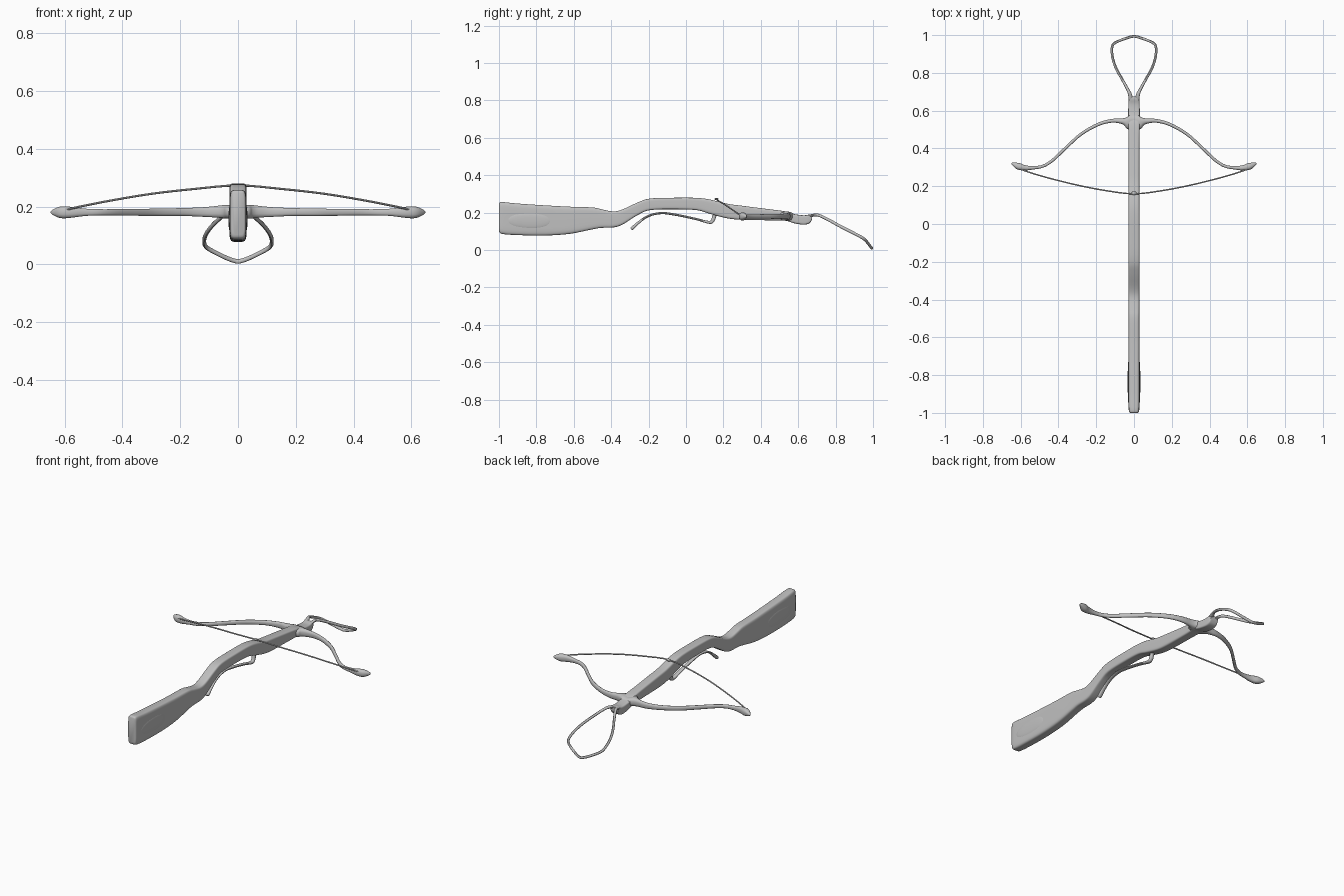
import bpy, bmesh, math
from mathutils import Vector

grey = bpy.data.materials.new("plain grey")
grey.diffuse_color = (0.53, 0.53, 0.53, 1)


def finish(name, bm, angle=40):
    bmesh.ops.recalc_face_normals(bm, faces=bm.faces)
    mesh = bpy.data.meshes.new(name)
    bm.to_mesh(mesh)
    bm.free()
    mesh.materials.append(grey)
    obj = bpy.data.objects.new(name, mesh)
    bpy.context.collection.objects.link(obj)
    bpy.ops.object.select_all(action='DESELECT')
    obj.select_set(True)
    bpy.context.view_layer.objects.active = obj
    bpy.ops.object.shade_smooth_by_angle(angle=math.radians(angle))
    return obj


def smooth_path(pts, steps):
    """Catmull-Rom through stations (x, y, z, half side, half up)."""
    out = []
    for i in range(len(pts) - 1):
        p0, p1 = pts[max(i - 1, 0)], pts[i]
        p2, p3 = pts[i + 1], pts[min(i + 2, len(pts) - 1)]
        for k in range(steps):
            t = k / steps
            out.append([0.5 * (2 * b + (c - a) * t + (2 * a - 5 * b + 4 * c - d) * t * t
                               + (3 * b - a - 3 * c + d) * t ** 3)
                        for a, b, c, d in zip(p0, p1, p2, p3)])
    return out + [list(pts[-1])]


def loft(name, pts, up, power=2.0, segs=12, steps=4, angle=40):
    """Sweep a rounded section along the stations."""
    path = smooth_path(pts, steps)
    up = Vector(up).normalized()
    bm = bmesh.new()
    rings = []
    for i, s in enumerate(path):
        ahead = Vector(path[min(i + 1, len(path) - 1)][:3])
        tangent = ahead - Vector(path[max(i - 1, 0)][:3])
        side = up.cross(tangent).normalized()
        ring = []
        for k in range(segs):
            ang = 2 * math.pi * (k + 0.5) / segs
            c, n = math.cos(ang), math.sin(ang)
            u = math.copysign(abs(c) ** (2 / power), c) * s[3]
            v = math.copysign(abs(n) ** (2 / power), n) * s[4]
            ring.append(bm.verts.new(Vector(s[:3]) + side * u + up * v))
        rings.append(ring)
    for a, b in zip(rings, rings[1:]):
        for k in range(segs):
            j = (k + 1) % segs
            bm.faces.new((a[k], a[j], b[j], b[k]))
    bm.faces.new(rings[0])
    bm.faces.new(rings[-1])
    return finish(name, bm, angle)


def mirrored(half):
    """Half path ending on x = 0, continued to the other side."""
    return half + [(-p[0], *p[1:]) for p in reversed(half[:-1])]


def ball(name, loc, size):
    bm = bmesh.new()
    bmesh.ops.create_uvsphere(bm, u_segments=24, v_segments=12, radius=1)
    for v in bm.verts:
        v.co = Vector(loc) + Vector([a * b for a, b in zip(v.co, size)])
    return finish(name, bm, 60)


# Stock: y, top, bottom, half width
stock = [(-1.0, .250, .102, .021), (-.985, .257, .087, .028), (-.9, .249, .080, .030),
         (-.75, .239, .078, .030), (-.62, .232, .087, .030), (-.5, .228, .111, .029),
         (-.45, .218, .119, .029), (-.39, .207, .121, .029), (-.34, .217, .136, .029),
         (-.26, .254, .186, .029), (-.19, .276, .214, .029), (-.05, .280, .218, .029),
         (.06, .279, .213, .029), (.13, .270, .193, .029), (.22, .248, .170, .029),
         (.30, .237, .162, .029), (.45, .218, .159, .029), (.53, .207, .157, .031),
         (.58, .192, .143, .031), (.63, .186, .136, .030), (.66, .190, .144, .028),
         (.674, .189, .163, .025)]
loft("stock", [(0, y, (t + b) / 2, w, (t - b) / 2) for y, t, b, w in stock],
     (0, 0, 1), power=6, segs=28)

# Broad shallow cheek pads on both sides of the butt
for s, label in ((-1, "left"), (1, "right")):
    pad = [(s * .027, y, .157 - .02 * (y + .83), h, w) for y, h, w in
           ((-.955, .008, .001), (-.94, .024, .004), (-.90, .038, .006),
            (-.83, .044, .0065), (-.77, .038, .006), (-.735, .024, .004), (-.72, .008, .001))]
    loft(label + "_cheek_pad", pad, (1, 0, 0), segs=24, angle=80)

# Bow limbs in one sweep, flared at the root with leaf-shaped tips
loft("bow_limbs", mirrored([
    (.648, .322, .180, .003, .003), (.637, .317, .180, .010, .011),
    (.610, .305, .180, .018, .021), (.575, .297, .180, .014, .019),
    (.53, .298, .180, .009, .013), (.48, .307, .180, .008, .011),
    (.43, .338, .180, .008, .011), (.36, .404, .180, .008, .012),
    (.28, .476, .180, .008, .013), (.19, .527, .181, .009, .014),
    (.12, .546, .181, .010, .017), (.07, .545, .182, .014, .021),
    (.045, .542, .182, .023, .024), (.029, .539, .181, .038, .024),
    (0, .538, .180, .043, .022)]), (0, 0, 1), power=2.6, angle=60)

# Bowstring with its centre binding
loft("bowstring", mirrored([
    (.605, .295, .186, .004, .004), (.565, .277, .196, .004, .004),
    (.45, .243, .219, .004, .004), (.30, .206, .244, .004, .004),
    (.15, .177, .261, .004, .004), (0, .160, .273, .004, .004)]), (0, 0, 1), segs=8)
ball("string_binding", (0, .163, .273), (.013, .010, .006))

# Foot stirrup at the nose
loft("stirrup", mirrored([
    (.016, .645, .178, .011, .011), (.020, .68, .186, .011, .010),
    (.032, .71, .186, .008, .008), (.062, .765, .160, .007, .008),
    (.095, .825, .127, .007, .008), (.113, .88, .099, .007, .008),
    (.117, .925, .076, .007, .008), (.110, .951, .060, .007, .008),
    (.085, .967, .044, .007, .008), (.04, .984, .022, .007, .008),
    (.012, .992, .012, .007, .008), (0, .993, .010, .007, .008)]), (0, .5, .86), segs=10)

# Long trigger lever under the stock
loft("trigger_lever", [
    (0, -.293, .112, .007, .009), (0, -.285, .119, .009, .012),
    (0, -.25, .150, .007, .011), (0, -.20, .183, .006, .011),
    (0, -.13, .198, .006, .011), (0, -.05, .188, .006, .011),
    (0, .05, .167, .006, .011), (0, .105, .152, .007, .011),
    (0, .133, .149, .009, .011), (0, .145, .162, .010, .011),
    (0, .153, .185, .011, .011), (0, .175, .200, .010, .011)], (1, 0, 0), power=2.6)
